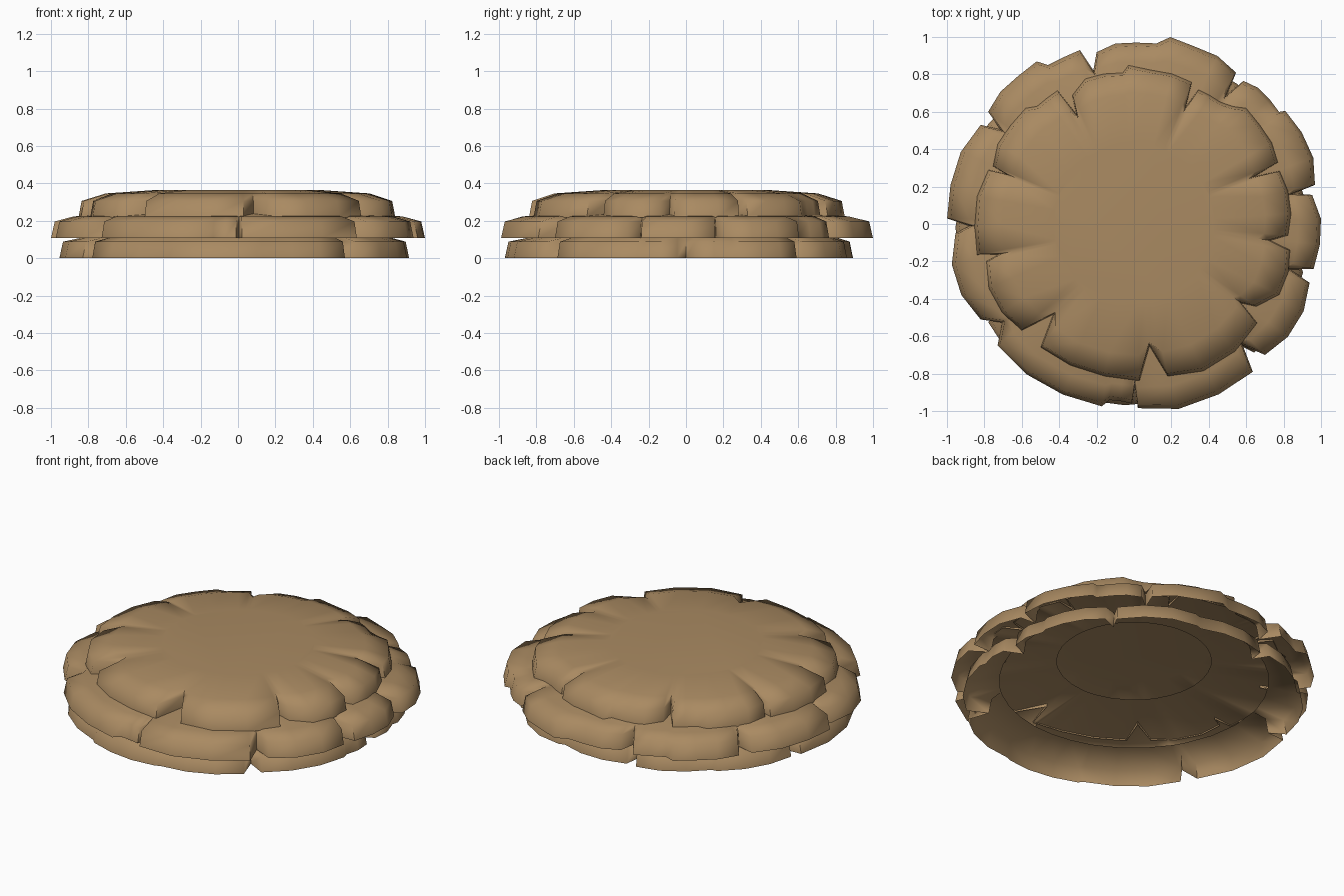
import bpy, bmesh, math

mat = bpy.data.materials.new("earthy brown")
mat.diffuse_color = (0.40, 0.255, 0.122, 1)

# Plates around each tier, counter-clockwise:
# start angle, end angle, start / middle / end radius, notch radius after it (0 = plain step)
WIDE = [
    (-14, 9.3, .99, 1.0, .965, .864), (12.2, 36.8, .99, 1.022, 1.01, 0),
    (37.7, 52.6, .98, .985, .963, .852), (56, 79, .976, 1.003, 1.018, 0),
    (82.9, 102.3, .973, .97, .94, .85), (107.3, 118.4, .974, .968, .966, 0),
    (120.9, 142.4, 1.013, 1.005, .984, .876), (147.1, 178.3, .976, 1.003, 1.0, .88),
    (183, 211.9, .956, .998, .966, .88), (221.7, 260, .977, .988, .99, 0),
    (262, 269.4, .95, .95, .96, .87), (271.2, 308.8, .985, 1.017, 1.014, .87),
    (315, 341.5, .99, 1.02, .99, .87)]
NARROW = [
    (-4.2, 20, .827, .843, .83, .70), (23.2, 45.9, .838, .857, .863, 0),
    (49.9, 64.4, .823, .80, .798, .69), (67.8, 92, .82, .83, .85, 0),
    (94.2, 115.6, .812, .82, .765, .667), (119.8, 129.5, .824, .82, .817, 0),
    (133.1, 157.7, .849, .846, .816, .74), (159.6, 191.1, .832, .853, .856, .74),
    (194.2, 223.5, .815, .85, .828, .65), (232.9, 272, .828, .83, .84, .66),
    (282.5, 321.2, .835, .87, .846, .716), (326, 350.5, .79, .865, .847, .737)]
LOW = [
    (3, 16, .90, .92, .91, 0), (18, 40, .93, .94, .92, .82),
    (44, 73, .91, .93, .90, 0), (75, 103, .88, .895, .88, .80),
    (107, 134, .90, .92, .91, 0), (136, 164, .93, .945, .93, .83),
    (168, 208, .94, .955, .94, .82), (214, 247, .94, .96, .95, 0),
    (249, 276, .965, .97, .96, 0), (278, 307, .95, .965, .95, .82),
    (313, 344, .94, .955, .94, 0), (346, 357, .92, .925, .91, .80)]


def outline(plates):
    """Turn the plate list into polar points, with a V notch between plates."""
    pts = []
    for i, (a0, a1, r0, rm, r1, notch) in enumerate(plates):
        pts.append((a0, r0))
        fracs = (.33, .67) if a1 - a0 > 14 else (.5,)
        pts += [(a0 + (a1 - a0) * f, rm) for f in fracs]
        pts.append((a1, r1))
        if notch:
            nxt = plates[i + 1][0] if i + 1 < len(plates) else plates[0][0] + 360
            pts.append(((a1 + nxt) / 2, notch))
    return pts


def tier(name, plates, z0, rings, cap=False):
    """Open-bottomed shell: each ring is (height, fixed radius, share of outline radius)."""
    bm = bmesh.new()
    pts = outline(plates)
    loops = []
    for h, base, k in rings:
        loop = []
        for a, r in pts:
            t, rad = math.radians(a), base + k * r
            loop.append(bm.verts.new((rad * math.cos(t), rad * math.sin(t), z0 + h)))
        loops.append(loop)
    n = len(pts)
    for lo, hi in zip(loops, loops[1:]):
        for i in range(n):
            j = (i + 1) % n
            bm.faces.new((lo[i], lo[j], hi[j], hi[i]))
    if cap:
        bm.faces.new(loops[-1])
    mesh = bpy.data.meshes.new(name)
    bm.to_mesh(mesh)
    bm.free()
    mesh.materials.append(mat)
    ob = bpy.data.objects.new(name, mesh)
    bpy.context.collection.objects.link(ob)
    bpy.ops.object.select_all(action='DESELECT')
    ob.select_set(True)
    bpy.context.view_layer.objects.active = ob
    bpy.ops.object.shade_smooth_by_angle(angle=math.radians(72))


# Shared edge: steep wall leading to a rounded shoulder
WALL = [(0, 0, 1), (.088, 0, .98)]

# Lowest tier: skirt with a wide opening
tier("bottom_tier", LOW, 0, WALL + [(.128, .75, 0)])
# Middle tier: widest, with a smaller hidden opening
tier("middle_tier", WIDE, .108, WALL + [(.115, .47, .41), (.145, .43, 0)])
# Top tier: closed, nearly flat top
tier("top_tier", NARROW, .218, WALL + [(.128, .40, .36), (.147, .43, 0)], cap=True)
